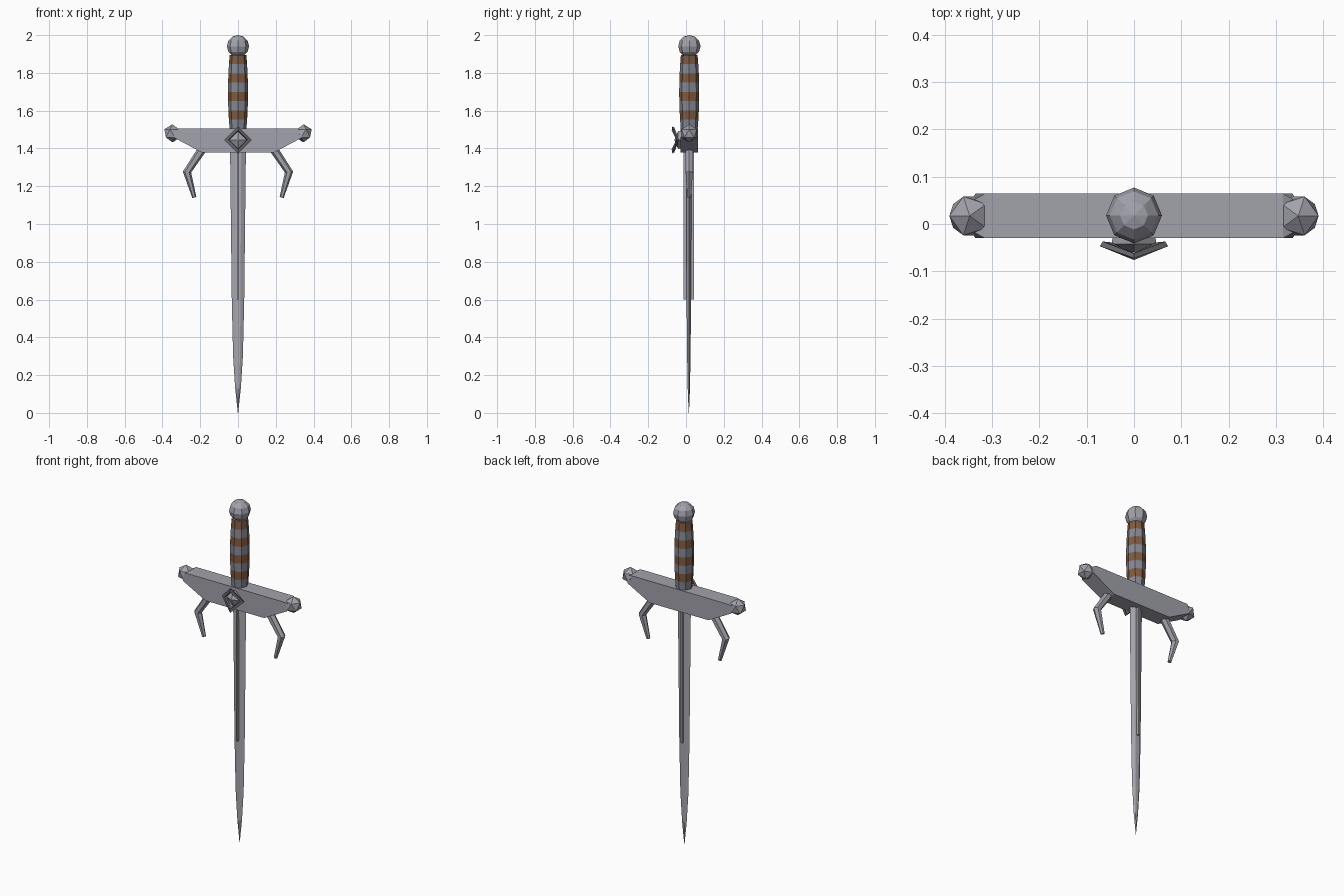
import bpy, bmesh, math
from mathutils import Vector

if "Cube" in bpy.data.objects:
    bpy.data.objects.remove(bpy.data.objects["Cube"])

YC = 0.017  # depth of the dagger's centre plane


def mat(name, c):
    m = bpy.data.materials.new(name)
    m.diffuse_color = (*c, 1)
    m.use_nodes = True
    m.node_tree.nodes["Principled BSDF"].inputs["Base Color"].default_value = m.diffuse_color
    return m


STEEL = mat("steel", (0.36, 0.36, 0.41))
BLADE = mat("blade steel", (0.40, 0.40, 0.44))
GRIP = mat("grip grey", (0.23, 0.25, 0.30))
BROWN = mat("brown leather", (0.22, 0.105, 0.05))
DARK = mat("dark steel", (0.14, 0.14, 0.155))


def finish(name, bm, *mats):
    bmesh.ops.recalc_face_normals(bm, faces=bm.faces)
    me = bpy.data.meshes.new(name)
    bm.to_mesh(me)
    bm.free()
    for m in mats:
        me.materials.append(m)
    ob = bpy.data.objects.new(name, me)
    bpy.context.collection.objects.link(ob)
    return ob


def loft(name, rings, *mats, closed=False):
    """Skin a list of equal-length point rings."""
    bm = bmesh.new()
    vs = [[bm.verts.new(p) for p in r] for r in rings]
    n = len(vs[0])
    pairs = list(zip(vs, vs[1:])) + ([(vs[-1], vs[0])] if closed else [])
    for a, b in pairs:
        for i in range(n):
            j = (i + 1) % n
            bm.faces.new((a[i], a[j], b[j], b[i]))
    if not closed:
        bm.faces.new(vs[0])
        bm.faces.new(vs[-1])
    return finish(name, bm, *mats)


def circle(c, r, n, u=Vector((1, 0, 0)), v=Vector((0, 1, 0))):
    c = Vector(c)
    return [c + r * (math.cos(2 * math.pi * i / n) * u + math.sin(2 * math.pi * i / n) * v)
            for i in range(n)]


# Blade: flattened hexagonal section tapering to a point
rings = []
for z, w, t in [(1.40, .042, .014), (0.6, .033, .012), (0.3, .026, .009),
                (0.13, .015, .006), (0.0, .001, .001)]:
    rings.append([(x * w, YC - 0.002 + y * t, z) for x, y in
                  [(-1, 0), (-.4, -1), (.4, -1), (1, 0), (.4, 1), (-.4, 1)]])
loft("blade", rings, BLADE)

# Thin central rib standing proud on both faces of the upper blade
loft("blade_rib", [[(x * .004, YC - 0.002 + y * .028, z) for x, y in
                    [(-1, -1), (1, -1), (1, 1), (-1, 1)]] for z in (0.6, 1.4)], BLADE)

# Guard: side profile extruded through the depth, narrowed at the ends
prof = [(-.19, 1.378), (.19, 1.378), (.335, 1.455), (.345, 1.49), (.315, 1.505),
        (-.315, 1.505), (-.345, 1.49), (-.335, 1.455)]
loft("guard", [[(x, YC + s * (.03 if abs(x) > .34 else .047), z) for x, z in prof]
               for s in (-1, 1)], STEEL)

for side, s in (("left", -1), ("right", 1)):
    # Faceted ball on the end of the guard
    bm = bmesh.new()
    bmesh.ops.create_icosphere(bm, subdivisions=1, radius=0.048)
    for v in bm.verts:
        v.co = Vector((s * (.347 + v.co.x), YC + v.co.y, 1.48 + v.co.z))
    finish("guard_ball_" + side, bm, STEEL)
    # Bent hook hanging below the guard
    rings = [circle((s * x, YC, z), r, 6, Vector((1, 0, k)).normalized())
             for x, z, r, k in [(.18, 1.41, .024, s * .4), (.27, 1.275, .022, s * .1),
                                (.231, 1.14, .011, -s * .3)]]
    loft("hook_" + side, rings, STEEL)

# Grip: bulging eight-sided handle with wrapped bands
bands, z0, z1 = 8, 1.503, 1.895
rings = []
for i in range(bands + 1):
    t = i / bands
    r = .043 + .010 * math.sin(math.pi * min(1, t * .95 + .03)) ** .8
    rings.append(circle((0, YC, z0 + t * (z1 - z0)), r, 8))
grip = loft("grip", rings, GRIP, BROWN)
for p in grip.data.polygons:
    band = int((p.center.z - z0) / (z1 - z0) * bands)
    p.material_index = band % 2 if len(p.vertices) == 4 else 0

# Pommel: low-poly sphere
bm = bmesh.new()
bmesh.ops.create_uvsphere(bm, u_segments=8, v_segments=6, radius=0.059)
bmesh.ops.translate(bm, verts=bm.verts, vec=(0, YC + .001, 1.941))
finish("pommel", bm, STEEL)

# Diamond frame on the guard, its top and bottom corners bent forward
rings = []
for dx, dz, y in [(1, 0, -.045), (0, 1, -.07), (-1, 0, -.045), (0, -1, -.07)]:
    rings.append([(dx * r, y + dy, 1.445 + dz * r) for r, dy in
                  [(.072, -.002), (.050, -.006), (.046, .006), (.066, .008)]])
loft("emblem_frame", rings, DARK, closed=True)

# Pointed four-sided gem inside the frame
loft("emblem_gem", [circle((0, y, 1.445), r, 4, Vector((1, 0, 0)), Vector((0, 0, 1)))
                    for y, r in [(-.025, .045), (-.042, .047), (-.060, .004)]], STEEL)
